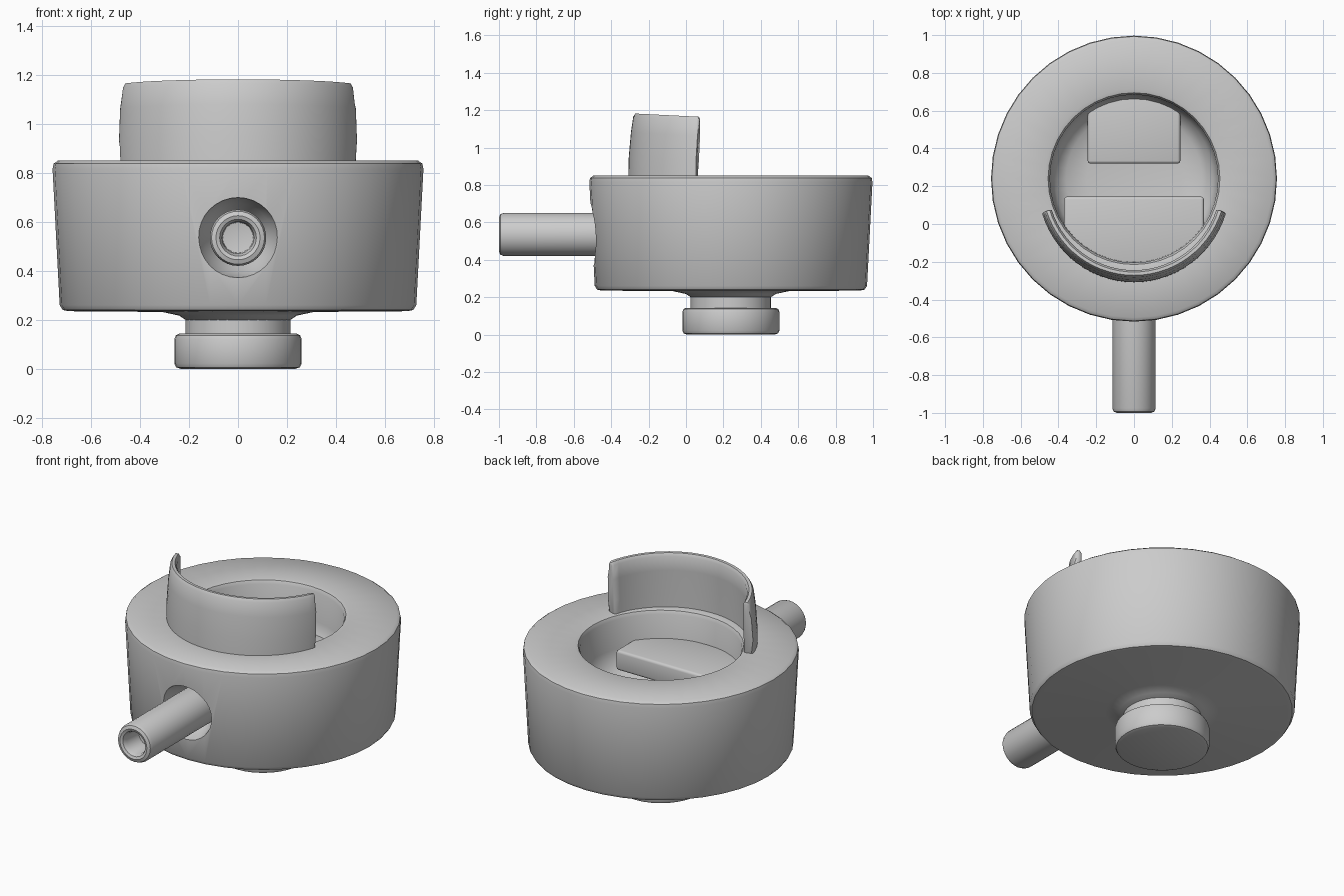
import bpy, bmesh, math
from mathutils import Matrix, Vector

if "Cube" in bpy.data.objects:
    bpy.data.objects.remove(bpy.data.objects["Cube"])

CY = 0.24  # axis of the round body


def finish(bm, name, angle=40):
    bmesh.ops.remove_doubles(bm, verts=bm.verts, dist=1e-5)
    bmesh.ops.recalc_face_normals(bm, faces=bm.faces)
    me = bpy.data.meshes.new(name)
    bm.to_mesh(me)
    bm.free()
    ob = bpy.data.objects.new(name, me)
    bpy.context.collection.objects.link(ob)
    smooth(ob, angle)
    return ob


def smooth(ob, angle):
    bpy.ops.object.select_all(action='DESELECT')
    ob.select_set(True)
    bpy.context.view_layer.objects.active = ob
    bpy.ops.object.shade_smooth_by_angle(angle=math.radians(angle))


def lathe(name, profile, matrix, n=32, angle=40):
    """Spin (radius, height) points around local z."""
    bm = bmesh.new()
    vs = [bm.verts.new((r, 0, z)) for r, z in profile]
    es = [bm.edges.new(p) for p in zip(vs, vs[1:])]
    bmesh.ops.spin(bm, geom=vs + es, cent=(0, 0, 0), axis=(0, 0, 1),
                   angle=math.tau, steps=n, use_duplicate=False)
    bmesh.ops.transform(bm, matrix=matrix, verts=bm.verts)
    return finish(bm, name, angle)


def block(name, lo, hi, bevel=0.015):
    bm = bmesh.new()
    bmesh.ops.create_cube(bm, size=1)
    for v in bm.verts:
        v.co = Vector([(a + b) / 2 + c * (b - a) for a, b, c in zip(lo, hi, v.co)])
    bmesh.ops.bevel(bm, geom=bm.edges[:], offset=bevel, segments=3,
                    profile=0.5, affect='EDGES')
    return finish(bm, name)


upright = Matrix.Translation((0, CY, 0))
forward = Matrix.Translation((0, 0, 0.535)) @ Matrix.Rotation(math.pi / 2, 4, 'X')

# Round body with open bowl on top
body = lathe("body", [
    (0, 0.20), (0.215, 0.20), (0.24, 0.217), (0.31, 0.232), (0.69, 0.235),
    (0.715, 0.24), (0.728, 0.26), (0.757, 0.815), (0.753, 0.837), (0.735, 0.85),
    (0.475, 0.85), (0.455, 0.845), (0.445, 0.825), (0.442, 0.65),
    (0.42, 0.57), (0.36, 0.52), (0.25, 0.50), (0, 0.495)], upright, 40)

# Flared socket around the spout
cutter = lathe("socket_cutter", [(0, 0.36), (0.105, 0.36), (0.14, 0.42),
                                 (0.163, 0.49), (0.168, 0.6), (0, 0.6)], forward)
cutter.hide_render = True
cut = body.modifiers.new("socket", 'BOOLEAN')
cut.operation = 'DIFFERENCE'
cut.solver = 'EXACT'
cut.object = cutter
bpy.context.view_layer.objects.active = body
bpy.ops.object.modifier_apply(modifier=cut.name)
bpy.data.objects.remove(cutter)
smooth(body, 40)

# Neck and foot under the body
lathe("neck", [(0, 0.12), (0.215, 0.12), (0.215, 0.21), (0, 0.21)], upright)
lathe("foot", [(0, 0), (0.235, 0), (0.252, 0.006), (0.26, 0.022), (0.26, 0.12),
               (0.254, 0.136), (0.24, 0.143), (0, 0.143)], upright)

# Hollow spout with rounded lip
lathe("spout", [(0, 0.3), (0.115, 0.3), (0.115, 0.975), (0.108, 0.993),
                (0.09, 1.0), (0.075, 0.994), (0.065, 0.97), (0.062, 0.86),
                (0, 0.85)], forward)

# Ledges inside the bowl
block("front_ledge", (-0.37, -0.21, 0.56), (0.37, 0.145, 0.68))
block("rear_ledge", (-0.245, 0.32, 0.46), (0.245, 0.70, 0.58))

# Curved upright guard, leaning slightly back
section = [(0.505, 0.83), (0.508, 0.95), (0.503, 1.08), (0.495, 1.165),
           (0.485, 1.182), (0.468, 1.182), (0.457, 1.165), (0.456, 1.08),
           (0.455, 0.95), (0.452, 0.83)]
bm = bmesh.new()
steps, half = 28, math.radians(73)
rings = []
for i in range(steps + 1):
    a = -half + 2 * half * i / steps
    ring = []
    for r, z in section:
        y = 0.197 - r * math.cos(a)
        ring.append(bm.verts.new((r * math.sin(a), y + 0.05 * (z - 0.85),
                                  z - 0.05 * (y + 0.3))))
    rings.append(ring)
for p, q in zip(rings, rings[1:]):
    for j in range(len(section)):
        k = (j + 1) % len(section)
        bm.faces.new((p[j], p[k], q[k], q[j]))
ends = [bm.faces.new(rings[0]), bm.faces.new(rings[-1])]
bmesh.ops.bevel(bm, geom=list({e for f in ends for e in f.edges}),
                offset=0.012, segments=2, profile=0.5, affect='EDGES')
finish(bm, "guard", 45)
